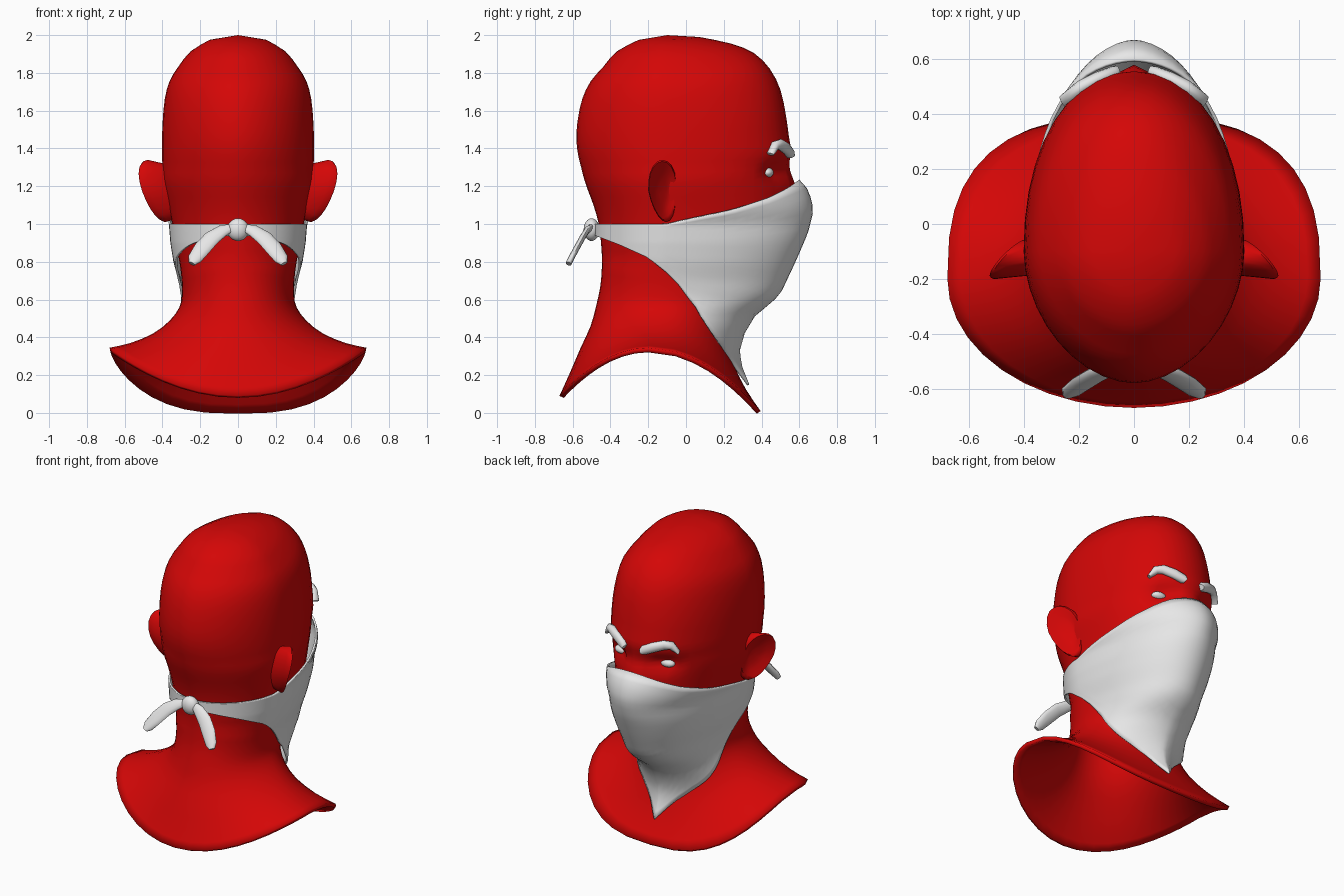
import bpy, bmesh, math
from mathutils import Vector, Matrix

cube = bpy.data.objects.get("Cube")
if cube:
    bpy.data.objects.remove(cube, do_unlink=True)


def material(name, rgb):
    mat = bpy.data.materials.new(name)
    mat.use_nodes = True
    mat.diffuse_color = (*rgb, 1)
    mat.node_tree.nodes["Principled BSDF"].inputs["Base Color"].default_value = (*rgb, 1)
    return mat


RED = material("red skin", (0.66, 0.002, 0.002))
WHITE = material("off white cloth", (0.8, 0.8, 0.8))


def finish(bm, name, mat, mirror=False, thickness=0.0, recalc=True):
    """Turn a bmesh into a smooth object with optional mirror and thickness."""
    if recalc:
        bmesh.ops.recalc_face_normals(bm, faces=bm.faces)
    mesh = bpy.data.meshes.new(name)
    bm.to_mesh(mesh)
    bm.free()
    mesh.materials.append(mat)
    obj = bpy.data.objects.new(name, mesh)
    bpy.context.collection.objects.link(obj)
    if mirror:
        obj.modifiers.new("mirror", "MIRROR")
    if thickness:
        solid = obj.modifiers.new("thickness", "SOLIDIFY")
        solid.thickness = thickness
        solid.offset = -1
    bpy.ops.object.select_all(action="DESELECT")
    obj.select_set(True)
    bpy.context.view_layer.objects.active = obj
    bpy.ops.object.shade_smooth_by_angle(angle=math.radians(50))


def loft(rings, first=None, last=None):
    """Skin closed rings of points; first and last are optional end tips."""
    bm = bmesh.new()
    loops = [[bm.verts.new(p) for p in ring] for ring in rings]
    n = len(loops[0])
    for a, b in zip(loops, loops[1:]):
        for j in range(n):
            k = (j + 1) % n
            bm.faces.new((a[j], a[k], b[k], b[j]))
    for tip, loop, flip in ((first, loops[0], False), (last, loops[-1], True)):
        if tip is not None:
            v = bm.verts.new(tip)
            for j in range(n):
                tri = (v, loop[(j + 1) % n], loop[j])
                bm.faces.new(tri[::-1] if flip else tri)
    return bm


def lookup(table, x):
    """Piecewise linear reading of (x, value) pairs in rising order."""
    if x <= table[0][0]:
        return table[0][1]
    for (x0, v0), (x1, v1) in zip(table, table[1:]):
        if x <= x1:
            return v0 + (v1 - v0) * (x - x0) / (x1 - x0)
    return table[-1][1]


def outline(t, front_power, back_power):
    """Unit superellipse point: sideways and forward."""
    s, c = math.sin(t), math.cos(t)
    e = 2 / (front_power if c > 0 else back_power)
    return math.copysign(abs(s) ** e, s), math.copysign(abs(c) ** e, c)


# Head rings: half width, back y, front y, side z, front z, front squareness
HEAD = [
    (.15, -.25, .07, 1.975, 1.99, 2), (.25, -.365, .24, 1.915, 1.955, 2),
    (.318, -.44, .36, 1.83, 1.905, 2), (.363, -.505, .445, 1.755, 1.82, 2.1),
    (.388, -.55, .5, 1.66, 1.71, 2.1), (.399, -.575, .53, 1.54, 1.57, 2.15),
    (.402, -.58, .545, 1.44, 1.46, 2.15), (.402, -.57, .555, 1.36, 1.39, 2.15),
    (.40, -.555, .54, 1.30, 1.33, 2.15), (.40, -.54, .53, 1.24, 1.28, 2.15),
    (.39, -.52, .53, 1.18, 1.22, 2.15), (.37, -.49, .53, 1.10, 1.12, 2.15),
    (.348, -.462, .53, 1.0, .98, 2.1), (.33, -.45, .50, .9, .84, 2)]
# Neck and shoulder rings: width, back, middle, front y, back, side, front z, squareness
BUST = [
    (.31, -.445, -.1, .46, .82, .80, .70, 2), (.298, -.447, -.1, .42, .74, .70, .63, 2),
    (.297, -.455, -.1, .28, .66, .62, .56, 2), (.31, -.475, -.1, .22, .57, .56, .47, 2),
    (.36, -.505, -.12, .22, .46, .49, .36, 2), (.45, -.56, -.15, .26, .34, .42, .24, 2),
    (.57, -.62, -.18, .32, .20, .37, .12, 2.3), (.68, -.67, -.2, .395, .09, .345, .01, 2.7)]


def bump(x, z, cx, cz, rx, rz):
    return math.exp(-((x - cx) / rx) ** 2 - ((z - cz) / rz) ** 2)


def head_ring(row, n=40):
    w, back, mid, front, zb, zs, zf, power = row
    ring = []
    for j in range(n):
        u, v = outline(math.tau * j / n, power, 1.85 if zs > .75 else 2)
        x = w * u
        y = mid + v * ((front - mid) if v > 0 else (mid - back))
        z = zs + v * v * ((zf if v > 0 else zb) - zs)
        if v > 0.3:  # eye sockets and nose bridge
            y -= 0.055 * bump(abs(x), z, .16, 1.28, .06, .05)
            y += 0.05 * bump(x, z, 0, 1.18, .08, .11)
        ring.append((x, y, z))
    return ring


rows = [(w, b, -.1, f, zs, zs, zf, p) for w, b, f, zs, zf, p in HEAD] + BUST
dense = []
for i, row in enumerate(rows[:-1]):
    before, nxt, after = rows[max(i - 1, 0)], rows[i + 1], rows[min(i + 2, len(rows) - 1)]
    dense += [row, tuple((9 * (b + c) - a - d) / 16
                         for a, b, c, d in zip(before, row, nxt, after))]
dense.append(rows[-1])
bm = loft([head_ring(r) for r in dense], first=(0, -.1, 2.0))
finish(bm, "head_and_shoulders", RED, thickness=.025, recalc=False)

# Ears: shallow dished shells leaning back and outward
ear_rings = []
for scale, push in ((.8, -.14), (.95, -.04), (1, -.008), (.95, .004), (.82, -.002), (.62, -.018), (.3, -.024)):
    ring = []
    for j in range(20):
        a = math.tau * j / 20
        dy = scale * .075 * math.cos(a) * (1 + .15 * math.sin(a))
        dz = scale * .165 * math.sin(a)
        ring.append((.44 - .9 * dy + .28 * dz + push, -.125 + dy - .12 * min(dz, 0), 1.175 + dz))
    ear_rings.append(ring)
bm = loft(ear_rings, first=(.3, -.125, 1.175), last=(.415, -.125, 1.175))
finish(bm, "ears", RED, mirror=True)

# Face scarf: wrapped around the jaw, hanging to a sharp point at the front
SCARF_FRONT = [(.15, .335), (.25, .295), (.33, .285), (.42, .31), (.52, .37), (.58, .45), (.63, .5),
               (.8, .58), (.95, .645), (1.07, .675), (1.13, .665), (1.19, .64), (1.235, .6)]
SCARF_WIDTH = [(.15, .42), (.34, .41), (.5, .335), (.6, .305), (.7, .315), (.8, .342),
               (.9, .358), (1.0, .366), (1.07, .4), (1.13, .412), (1.235, .415)]
SCARF_POWER = [(.15, 1.2), (.34, 1.45), (.6, 2), (.9, 2), (1.07, 1.85)]
SCARF_TOP = [(-1, 1.0), (0, 1.0), (.43, 1.07), (.71, 1.14), (1, 1.235)]
SCARF_BOTTOM = [(-1, .94), (-.66, .89), (-.26, .82), (.03, .73), (.17, .62),
                (.45, .48), (.77, .34), (.9, .26), (1, .15)]
scarf_rings = []
for i in range(25):
    ring = []
    for j in range(64):
        t = math.tau * j / 64
        v = math.cos(t)
        top, low = lookup(SCARF_TOP, v), lookup(SCARF_BOTTOM, v)
        z = top + (low - top) * i / 24
        power = lookup(SCARF_POWER, z) if v > 0 else 1.85
        u = math.copysign(max(0, 1 - abs(v) ** power) ** (1 / power), math.sin(t))
        reach = lookup(SCARF_FRONT, z) + .1 if v > 0 else .385
        ring.append((u * lookup(SCARF_WIDTH, z), -.1 + v * reach, z))
    scarf_rings.append(ring)
finish(loft(scarf_rings), "face_scarf", WHITE, thickness=.012, recalc=False)


def ribbon(name, path, widths, thickness, normal):
    """Flattened tube along a path, mirrored to both sides."""
    pts = [Vector(p) for p in path]
    rings = []
    for i, p in enumerate(pts):
        along = (pts[min(i + 1, len(pts) - 1)] - pts[max(i - 1, 0)]).normalized()
        side = along.cross(Vector(normal)).normalized()
        out = side.cross(along)
        rings.append([p + side * widths[i] * math.cos(a) + out * thickness * math.sin(a)
                      for a in (math.tau * j / 12 for j in range(12))])
    finish(loft(rings, first=pts[0], last=pts[-1]), name, WHITE, mirror=True)


def ball(name, centre, radii, mirror=False):
    bm = bmesh.new()
    bmesh.ops.create_uvsphere(bm, u_segments=20, v_segments=12, radius=1,
                              matrix=Matrix.Translation(centre) @ Matrix.Diagonal((*radii, 1)))
    finish(bm, name, WHITE, mirror)


# Knot and two loose tails behind the neck
ball("scarf_knot", (0, -.5, .97), (.058, .042, .06))
ribbon("scarf_tails",
       [(.02, -.5, .985), (.08, -.525, .965), (.14, -.55, .925), (.19, -.58, .87),
        (.23, -.61, .815), (.245, -.622, .79)],
       [.018, .036, .044, .045, .038, .018], .016, (0, -.85, .52))

# Slanted brows and eyes
ribbon("eyebrows",
       [(.06, .553, 1.365), (.075, .55, 1.375), (.13, .53, 1.4), (.19, .5, 1.42),
        (.225, .472, 1.415), (.257, .445, 1.37)],
       [.018, .03, .032, .03, .026, .01], .025, (.4, .9, 0))
ball("eyes", (.165, .43, 1.272), (.052, .034, .027), mirror=True)
